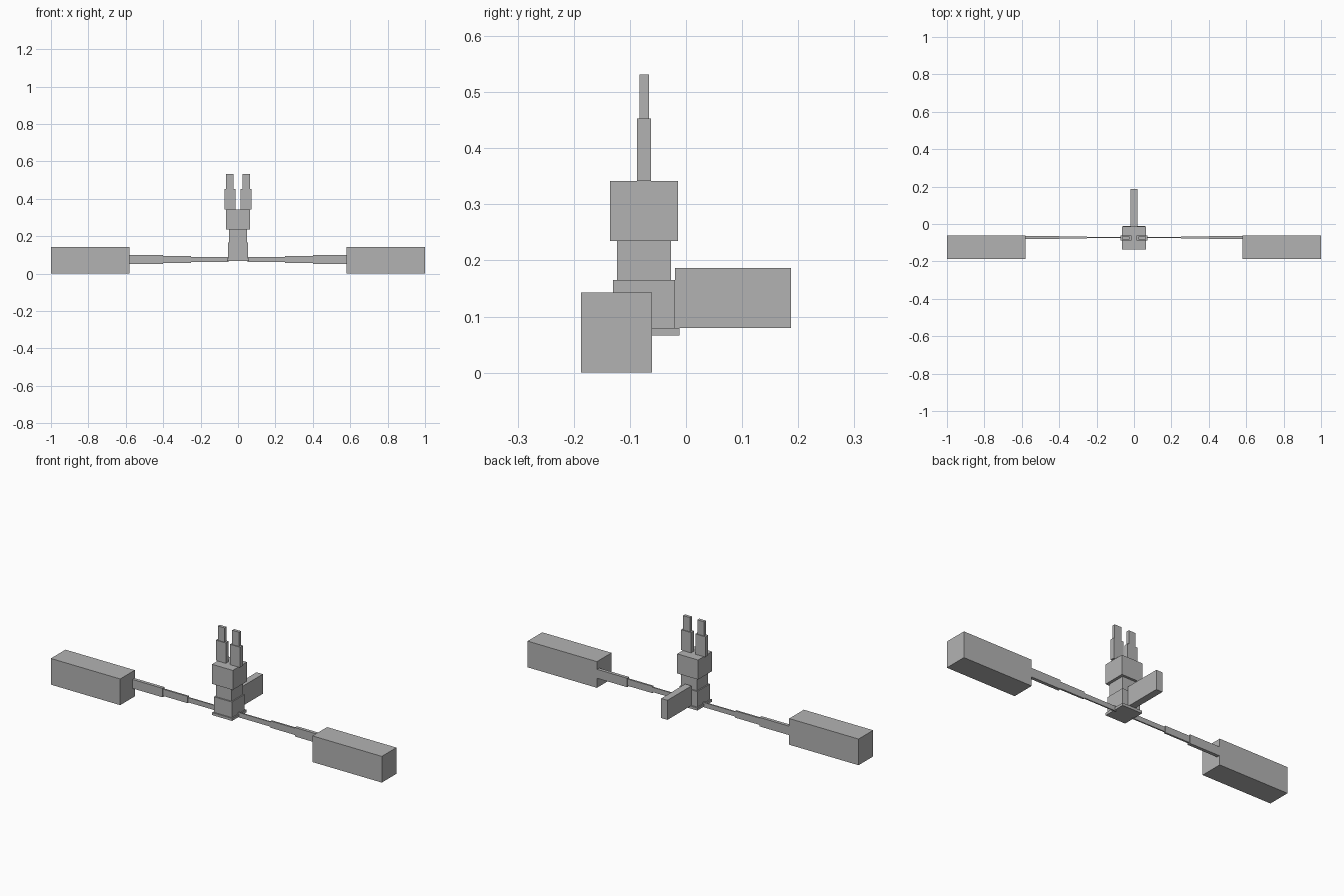
import bpy
import bmesh
from mathutils import Vector

cube = bpy.data.objects.get("Cube")
if cube:
    bpy.data.objects.remove(cube, do_unlink=True)

# Single flat grey
grey = bpy.data.materials.new("plain_grey")
grey.use_nodes = True
grey.diffuse_color = (0.45, 0.45, 0.45, 1)
grey.node_tree.nodes["Principled BSDF"].inputs["Base Color"].default_value = (0.45, 0.45, 0.45, 1)


def box(name, x, y, z):
    """Axis-aligned box from (min, max) ranges."""
    lo, hi = Vector((x[0], y[0], z[0])), Vector((x[1], y[1], z[1]))
    bm = bmesh.new()
    bmesh.ops.create_cube(bm, size=1)
    bmesh.ops.scale(bm, vec=hi - lo, verts=bm.verts)
    bmesh.ops.translate(bm, vec=(lo + hi) / 2, verts=bm.verts)
    mesh = bpy.data.meshes.new(name)
    bm.to_mesh(mesh)
    bm.free()
    mesh.materials.append(grey)
    obj = bpy.data.objects.new(name, mesh)
    bpy.context.collection.objects.link(obj)
    return obj


def pair(name, x, y, z):
    """Matching left (+x) and right (-x) boxes."""
    box("left_" + name, x, y, z)
    box("right_" + name, (-x[1], -x[0]), y, z)


# Central body stack
box("base_plate", (-0.06, 0.06), (-0.137, -0.012), (0.066, 0.08))
box("lower_torso", (-0.054, 0.054), (-0.13, -0.02), (0.08, 0.165))
box("upper_torso", (-0.048, 0.048), (-0.123, -0.027), (0.165, 0.235))
box("head", (-0.063, 0.063), (-0.135, -0.014), (0.235, 0.342))

# Tail fin at the back
box("tail", (-0.019, 0.019), (-0.02, 0.187), (0.08, 0.187))

# Two-step ears
pair("lower_ear", (0.013, 0.073), (-0.087, -0.062), (0.342, 0.453))
pair("upper_ear", (0.023, 0.064), (-0.083, -0.066), (0.453, 0.531))

# Arms growing outwards in steps, then the large end blocks
pair("inner_arm", (0.05, 0.25), (-0.076, -0.069), (0.062, 0.088))
pair("middle_arm", (0.25, 0.4), (-0.077, -0.067), (0.057, 0.094))
pair("outer_arm", (0.4, 0.583), (-0.081, -0.063), (0.051, 0.1))
pair("end_block", (0.581, 1.0), (-0.187, -0.061), (0.0, 0.143))
